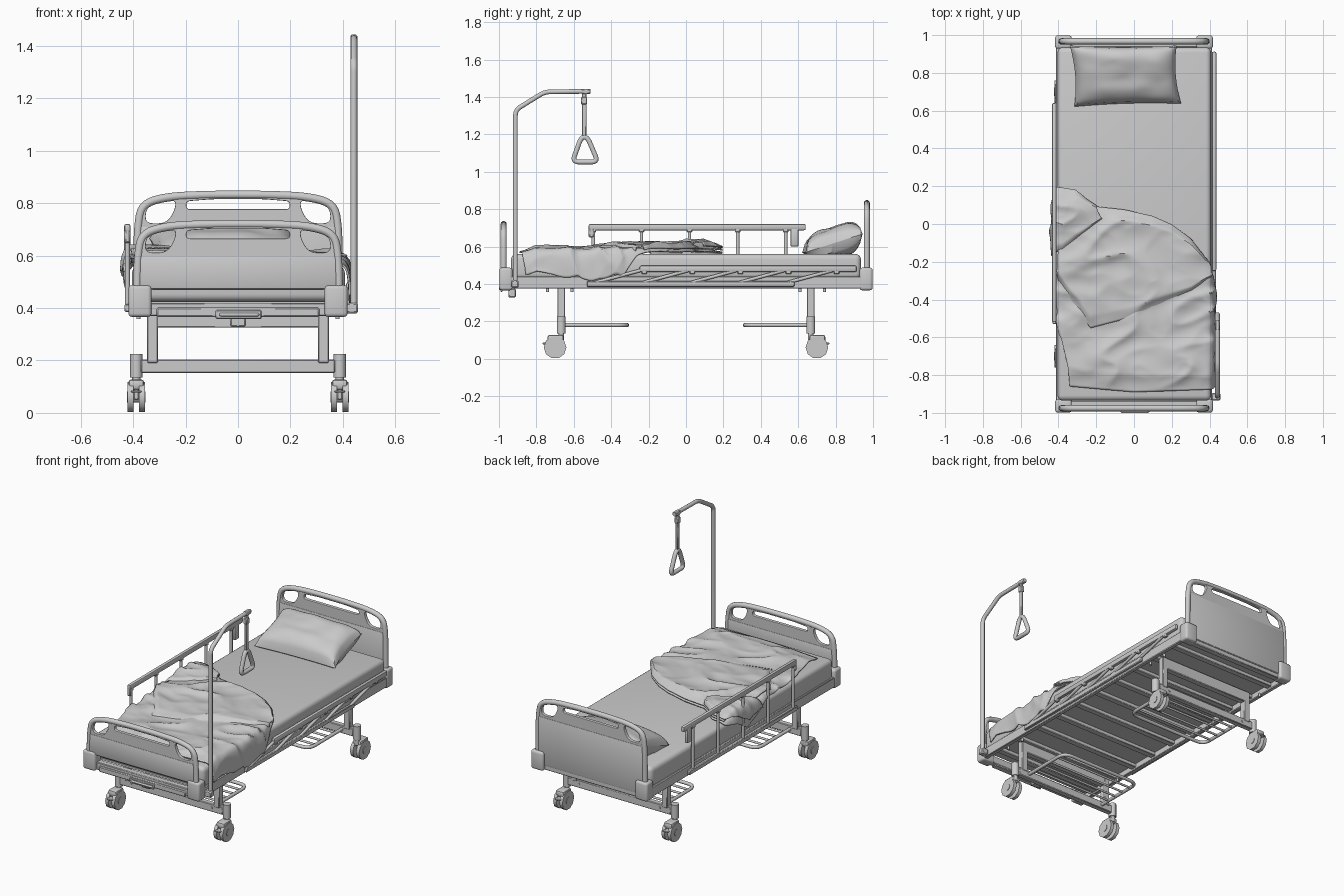
import bpy, bmesh
from math import radians, exp, copysign
from mathutils import Vector, noise

if "Cube" in bpy.data.objects:
    bpy.data.objects.remove(bpy.data.objects["Cube"])


def link(name, mesh):
    ob = bpy.data.objects.new(name, mesh)
    bpy.context.collection.objects.link(ob)
    return ob


def box(name, x, y, z, bev=0.004, seg=1):
    """Box from (min, max) ranges with bevelled edges."""
    bm = bmesh.new()
    bmesh.ops.create_cube(bm, size=1)
    for v in bm.verts:
        v.co = [(r[0] + r[1]) / 2 + c * (r[1] - r[0]) for c, r in zip(v.co, (x, y, z))]
    if bev:
        bmesh.ops.bevel(bm, geom=bm.edges[:], offset=bev, segments=seg, profile=0.5, affect='EDGES')
    me = bpy.data.meshes.new(name)
    bm.to_mesh(me)
    bm.free()
    return link(name, me)


def rounded(pts, r, cyclic=False, n=5):
    """Path with its corners rounded."""
    pts = [Vector(p).to_3d() for p in pts]
    out = []
    for i, p in enumerate(pts):
        if not cyclic and i in (0, len(pts) - 1) or r == 0:
            out.append(p)
            continue
        a, b = pts[i - 1] - p, pts[(i + 1) % len(pts)] - p
        a = p + a.normalized() * min(r, a.length * 0.48)
        b = p + b.normalized() * min(r, b.length * 0.48)
        for k in range(n + 1):
            t = k / n
            out.append(a * (1 - t) ** 2 + p * 2 * t * (1 - t) + b * t * t)
    return out


def curve_mesh(name, splines, cyclic, dims='3D', **props):
    cu = bpy.data.curves.new(name, 'CURVE')
    cu.dimensions = dims
    for k, val in props.items():
        setattr(cu, k, val)
    for pts in splines:
        sp = cu.splines.new('POLY')
        sp.points.add(len(pts) - 1)
        for q, p in zip(sp.points, pts):
            q.co = (*p, 1)
        sp.use_cyclic_u = cyclic
    tmp = link(name + "_curve", cu)
    me = bpy.data.meshes.new_from_object(tmp.evaluated_get(bpy.context.evaluated_depsgraph_get()))
    bpy.data.objects.remove(tmp)
    return link(name, me)


def tube(name, pts, rad, bend=0.0, cyclic=False):
    return curve_mesh(name, [rounded(pts, bend, cyclic)], cyclic, fill_mode='FULL',
                      bevel_depth=rad, bevel_resolution=3, use_fill_caps=True)


def table(t, pts):
    """Linear interpolation in a short table."""
    if t <= pts[0][0]:
        return pts[0][1]
    for (a, p), (b, q) in zip(pts, pts[1:]):
        if t <= b:
            return p + (q - p) * (t - a) / (b - a)
    return pts[-1][1]


def grid_mesh(name, nu, nv, fn):
    vs = [fn(i / nu, j / nv) for j in range(nv + 1) for i in range(nu + 1)]
    w = nu + 1
    fs = [(j * w + i, j * w + i + 1, (j + 1) * w + i + 1, (j + 1) * w + i)
          for j in range(nv) for i in range(nu)]
    me = bpy.data.meshes.new(name)
    me.from_pydata(vs, [], fs)
    return link(name, me)


# Head and foot boards: panel with grip holes, round rim, corner blocks
def end_board(name, y, dz, bot):
    s = copysign(1, y)
    half = [(0.382, 0.60 + dz), (0.366, 0.685 + dz), (0.27, 0.713 + dz), (0.11, 0.720 + dz)]
    arch = half + [(-x, z) for x, z in half[::-1]]
    slot = [(-.2, .662), (.2, .662), (.2, .698), (.1, .706), (-.1, .706), (-.2, .698)]
    hole = [(.358, .608), (.352, .675), (.30, .700), (.236, .704), (.236, .665), (.27, .608)]
    up = lambda pts, m=1: [(m * x, z + dz) for x, z in pts]
    loops = [rounded([(.38, bot)] + arch + [(-.38, bot)], 0.06, True),
             rounded(up(slot), 0.018, True), rounded(up(hole), 0.035, True),
             rounded(up(hole, -1), 0.035, True)]
    p = curve_mesh(name + "_panel", loops, True, '2D', fill_mode='BOTH', extrude=0.008,
                   bevel_depth=0.003, bevel_resolution=1)
    p.rotation_euler.x = radians(90)
    p.location.y = y
    path = [(.385, .45)] + arch + [(-.385, .45)]
    tube(name + "_rim", [(x, y, z) for x, z in path], 0.0165, 0.07)
    box(name + "_band", (-.375, .375), (y - .014, y + .014), (bot, .598 + dz), 0.006, 2)
    for m in (-1, 1):
        box(name + "_corner", sorted((m * .33, m * .418)), sorted((s * .928, s * .998)),
            (.366, .487), 0.014, 3)


end_board("headboard", 0.967, 0.112, 0.40)
end_board("footboard", -0.975, 0.0, 0.472)

# Frame, slats, deck
for m in (-1, 1):
    box("side_rail", sorted((m * .385, m * .413)), (-.95, .95), (.375, .44))
    for y in (-.74, -.61, .61, .74):
        tube("rail_bolt", [(m * .38, y, .358), (m * .38, y, .38)], 0.008)
box("deck", (-.385, .385), (-.92, .92), (.412, .425), 0)
for i in range(10):
    y = -.83 + i * .184
    box("slat", (-.39, .39), (y - .02, y + .02), (.388, .413), 0.003)
for y in (-.955, .955):
    box("end_beam", (-.34, .34), (y - .02, y + .02), (.37, .42))
box("foot_crank_cover", (-.31, .31), (-.985, -.94), (.366, .402), 0.005)
box("crank_handle_plate", (-.085, .09), (-.992, -.98), (.358, .392), 0.004)
tube("crank_handle", [(-.065, -.985, .375), (-.065, -.994, .375), (.075, -.994, .375), (.075, -.985, .375)],
     0.007, 0.01)
box("crank_gearbox", (-.03, .03), (-.95, -.91), (.328, .375), 0.005)

# Undercarriage: legs, crossbars, racks, twin-wheel casters
for s in (-1, 1):
    yl = s * .667
    box("leg_top_beam", (-.34, .34), (yl - .02, yl + .02), (.325, .40))
    box("leg_crossbar", (-.37, .37), (yl - .018, yl + .018), (.152, .203))
    for bx in (-.29, .29):
        tube("crossbar_bolt", [(bx, yl - .022, .178), (bx, yl + .022, .178)], 0.008)
    yi, y0 = s * .315, s * .655
    tube("rack_frame", [(-.29, y0, .18), (-.29, yi, .18), (.29, yi, .18), (.29, y0, .18)], 0.011, 0.06)
    for k in range(1, 5):
        y = yi + (y0 - yi) * k / 5
        tube("rack_rod", [(-.285, y, .18), (.285, y, .18)], 0.007)
    for m in (-1, 1):
        box("leg", sorted((m * .305, m * .347)), (yl - .021, yl + .021), (.19, .40))
        x, yw = m * .388, s * .70
        tube("caster_socket", [(x, yl, .135), (x, yl, .225)], 0.024)
        tube("caster_stem", [(x, yl, .10), (x, yl, .14)], 0.016)
        box("caster_hood", (x - .03, x + .03), (yw - .04, yw + .045), (.088, .128), 0.012, 2)
        box("caster_fork", (x - .010, x + .010), (yw - .03, yw + .03), (.05, .12), 0.004)
        tube("caster_axle", [(x - .036, yw, .06), (x + .036, yw, .06)], 0.022)
        for d in (-.022, .022):
            w = tube("caster_wheel", [(x + d - .011, yw, .0605), (x + d + .011, yw, .0605)], 0.0605)
            b = w.modifiers.new("bevel", 'BEVEL')
            b.width, b.segments, b.limit_method = 0.005, 2, 'ANGLE'
            b.angle_limit = radians(60)
        yp = yw + s * .048
        box("brake_pedal", (x - .02, x + .02), (yp - .02, yp + .02), (.077, .086), 0.003)


# Side guards: raised on the left, folded down on the right
def guard(name, x, shift, ztop):
    box(name + "_top_rail", (x - .012, x + .012), (-.52 + shift, .64 + shift), (ztop - .034, ztop), 0.008, 2)
    box(name + "_base_rail", (x - .010, x + .010), (-.53, .58), (.385, .415), 0.004)
    for i in range(5):
        y = -.495 + .257 * i
        tube(name + "_post", [(x, y, .405), (x, y + shift, ztop - .02)], 0.0095)
        box(name + "_cap", (x - .011, x + .011), (y + shift - .015, y + shift + .015),
            (ztop - .046, ztop - .02), 0.005)


guard("left_guard", -.422, 0.0, .721)
guard("right_guard", .424, 0.272, .498)
box("guard_latch", (-.434, -.410), (.558, .602), (.60, .70), 0.008, 2)
box("guard_end_cap", (-.434, -.410), (-.52, -.49), (.648, .70), 0.006)

# Trapeze pole with strap and triangular grip
px = .442
tube("trapeze_pole", [(px, -.912, .385), (px, -.912, 1.33), (px, -.755, 1.427), (px, -.51, 1.430)], 0.013, 0.03)
box("pole_socket", (.41, .458), (-.935, -.895), (.38, .42), 0.006)
box("strap_clamp", (px - .013, px + .013), (-.56, -.51), (1.415, 1.443), 0.005)
box("strap_upper", (px - .008, px + .008), (-.557, -.533), (1.19, 1.42), 0.003)
box("strap_buckle", (px - .012, px + .012), (-.561, -.529), (1.36, 1.40), 0.004)
tube("triangle_grip", [(px, -.608, 1.052), (px, -.47, 1.052), (px, -.527, 1.185), (px, -.560, 1.185)],
     0.0135, 0.035, True)

# Mattress
box("mattress", (-.405, .408), (-.935, .935), (.425, .56), 0.028, 4)


# Pillow: two bulging sheets with pinched corners, leaning on the headboard
def pillow_side(sign):
    def fn(u, v):
        a, b = 2 * u - 1, 2 * v - 1
        full = max(0, (1 - a ** 4) * (1 - b ** 4)) ** 0.42
        x = -.045 + a * .283 * (1 - .06 * (1 - b * b)) - b * .012
        y = .787 + b * .158 * (1 - .06 * (1 - a * a)) + .008 * a * (1 - b) / 2
        wr = noise.noise(Vector((a * 1.5 + b, b * 1.5 - a, 4))) * .012
        seam = .618 + .05 * b
        if sign > 0:
            return x, y, seam + full * (.088 + wr - .012 * b)
        return x, y, max(seam - full * .10, .561)
    return fn


for nm, sg in (("pillow_top", 1), ("pillow_bottom", -1)):
    grid_mesh(nm, 48, 36, pillow_side(sg))


# Blanket: rumpled cloth draped over the mattress edges, with folded-back layers
HUMP = [(-.9, 0), (-.8, .025), (-.55, .012), (-.3, .025), (0, .028), (.12, .022), (.2, 0)]
TOP = [(-.5, .13), (-.4, .195), (-.31, .18), (-.25, .13), (-.19, .09), (-.05, .075), (.1, .04),
       (.2, -.005), (.3, -.08), (.37, -.17), (.42, -.26), (.57, -.36)]


def cloth(name, left, right, bottom, lift, n=84):
    def fn(u, v):
        s = table(v, left) * (1 - u) + table(v, right) * u
        y = table(s, bottom) * (1 - v) + table(s, TOP) * v
        rim = min(1, .15 + v * 9, .15 + (1 - v) * 9)
        r1 = 1 - abs(noise.noise(Vector((s * 2.2 + y * 2, y * 6 - s * 3, 1.3)))) * 2
        r2 = 1 - abs(noise.noise(Vector((s * 5 - y * 4, y * 8 + s * 4, 7.1)))) * 2
        wr = (.018 * max(r1, 0) ** 2 + .007 * r2) * rim
        z = .568 + lift + table(y, HUMP) * rim * .7 + wr
        d = abs(s) - .385
        if d <= 0:
            return s, y, z
        out = .04 * (1 - exp(-d / .036))
        z -= (d - out * .75) * 1.08
        return copysign(.385 + out + wr * .5 + lift * .4, s), y + wr * .5, z
    ob = grid_mesh(name, n, n, fn)
    m = ob.modifiers.new("thickness", 'SOLIDIFY')
    m.thickness, m.offset = 0.008, 0


cloth("blanket", [(0, -.34), (.1, -.35), (.3, -.40), (.6, -.43), (.85, -.53), (1, -.42)],
      [(0, .53), (.7, .57), (1, .54)],
      [(-.5, -.86), (-.34, -.86), (0, -.89), (.42, -.875), (.57, -.85)], 0)
cloth("blanket_fold", [(0, -.39), (1, -.40)], [(0, .41), (1, .40)],
      [(-.4, -.30), (-.36, -.37), (-.23, -.55), (0, -.49), (.3, -.36), (.41, -.27)], .016, 60)
cloth("blanket_corner_flap", [(0, -.47), (.5, -.51), (1, -.40)], [(0, -.17), (1, -.20)],
      [(-.5, -.18), (-.38, -.14), (-.17, .03)], .030, 36)

# Smooth shading with sharp edges kept
for ob in bpy.data.objects:
    ob.select_set(True)
    bpy.context.view_layer.objects.active = ob
bpy.ops.object.shade_smooth_by_angle(angle=radians(38))
